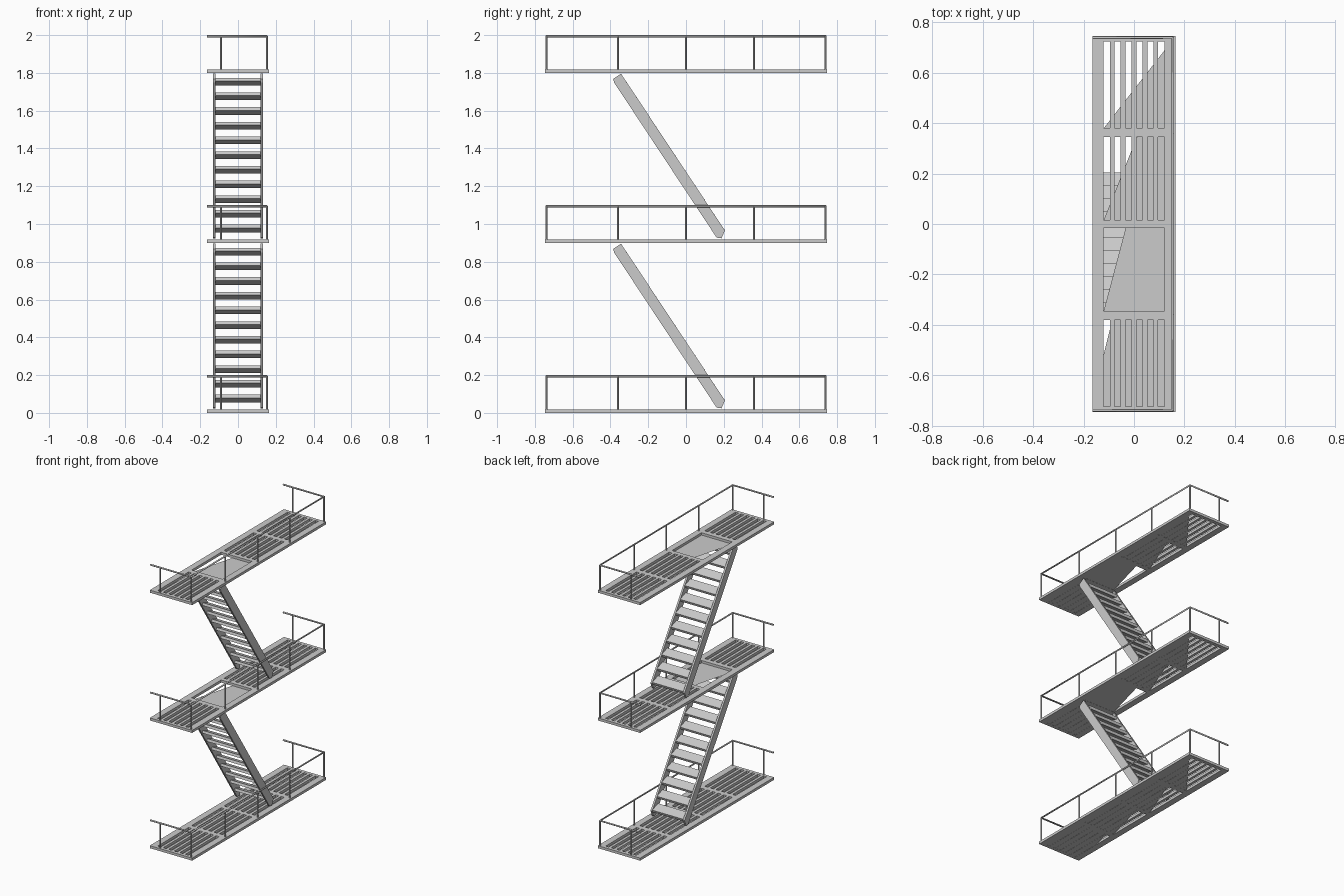
import bpy, bmesh
from math import radians
from mathutils import Matrix, Vector

if "Cube" in bpy.data.objects:
    bpy.data.objects.remove(bpy.data.objects["Cube"])

PITCH = 0.9          # storey height
DECK_T = 0.018       # deck thickness
HX, HY = 0.165, 0.746
SLOT_X = [(-0.12 + i * 0.0432, -0.096 + i * 0.0432) for i in range(6)]
# bays along the deck: y start, y end, then start and slope of the torn underside edge
BAYS = [(-0.723, -0.38, -0.515, 4.0), (-0.344, -0.016, -0.344, 3.77),
        (0.016, 0.344, 0.016, 2.5), (0.38, 0.723, 0.38, 1.28)]


def finish(name, bm):
    me = bpy.data.meshes.new(name)
    bm.to_mesh(me)
    bm.free()
    ob = bpy.data.objects.new(name, me)
    bpy.context.collection.objects.link(ob)
    return ob


def add_box(bm, center, size, rot_x=0.0):
    m = (Matrix.Translation(center) @ Matrix.Rotation(rot_x, 4, 'X')
         @ Matrix.Diagonal((*size, 1)))
    bmesh.ops.create_cube(bm, size=1, matrix=m)


def deck(z, has_hatch):
    # slotted plate: grid of cells with the slots left out, then thickened
    xs = [-HX] + [x for s in SLOT_X for x in s] + [HX]
    ys = [-HY] + [y for b in BAYS for y in b[:2]] + [HY]
    bm = bmesh.new()
    for j in range(len(ys) - 1):
        for i in range(len(xs) - 1):
            in_bay = j % 2 == 1
            hatch = has_hatch and j == 3 and 0 < i < len(xs) - 2
            if (in_bay and i % 2 == 1) or hatch:
                continue
            bm.faces.new([bm.verts.new((xs[a], ys[b], z)) for a, b in
                          ((i, j), (i + 1, j), (i + 1, j + 1), (i, j + 1))])
    bmesh.ops.remove_doubles(bm, verts=bm.verts[:], dist=1e-5)
    mod = finish("deck_plate", bm).modifiers.new("thickness", 'SOLIDIFY')
    mod.thickness = DECK_T
    mod.offset = 1

    # thin sheet closing the slots from below, open left of a slanted line
    bm = bmesh.new()
    for k, (a, b, y0, slope) in enumerate(BAYS):
        spans = [(-0.12, 0.12)] if has_hatch and k == 1 else SLOT_X
        for x0, x1 in spans:
            edge = lambda x: min(b, y0 + slope * (x + 0.12))
            xc = (b - y0) / slope - 0.12
            pts = [(x0, a), (x0, edge(x0))]
            if x0 < xc < x1:
                pts.append((xc, b))
            pts += [(x1, edge(x1)), (x1, a)]
            if edge(x0) - a < 1e-4:
                pts.pop(0)
            bm.faces.new([bm.verts.new((x, y, z + 0.001)) for x, y in pts])
    finish("deck_underside", bm)


def railing(z):
    # handrail: U-shaped tube round three sides
    rx, ry, r = 0.153, 0.739, 0.006
    cu = bpy.data.curves.new("handrail", 'CURVE')
    cu.dimensions = '3D'
    cu.bevel_depth = r
    cu.bevel_resolution = 2
    cu.use_fill_caps = True
    sp = cu.splines.new('POLY')
    sp.points.add(3)
    for p, (x, y) in zip(sp.points, ((-HX, -ry), (rx, -ry), (rx, ry), (-HX, ry))):
        p.co = (x, y, z + 0.194, 1)
    bpy.context.collection.objects.link(bpy.data.objects.new("handrail", cu))
    # posts
    bm = bmesh.new()
    spots = [(rx, y) for y in (-ry, -0.36, 0, 0.36, ry)] + [(-0.09, -ry), (-0.09, ry)]
    for x, y in spots:
        bmesh.ops.create_cone(bm, cap_ends=True, segments=8, radius1=0.005, radius2=0.005,
                              depth=0.18, matrix=Matrix.Translation((x, y, z + 0.104)))
    finish("rail_posts", bm)


def stair(z):
    # two side stringers from one profile
    prof = [(-0.386, 0.868), (-0.344, 0.896), (0.206, 0.066),
            (0.188, 0.024), (0.162, 0.028), (-0.380, 0.848)]
    bm = bmesh.new()
    for x in (-0.133, 0.120):
        f = bm.faces.new([bm.verts.new((x, y, z + h)) for y, h in prof])
        ext = bmesh.ops.extrude_face_region(bm, geom=[f], use_keep_orig=True)
        vs = [g for g in ext["geom"] if isinstance(g, bmesh.types.BMVert)]
        bmesh.ops.translate(bm, verts=vs, vec=Vector((0.013, 0, 0)))
    bmesh.ops.recalc_face_normals(bm, faces=bm.faces[:])
    finish("stair_stringers", bm)
    # eleven treads, tipped down towards the foot of the flight
    bm = bmesh.new()
    for i in range(11):
        h = 0.854 - i * 0.0778
        y = -0.365 + (0.882 - h) * 0.6627
        add_box(bm, (0, y, z + h), (0.242, 0.068, 0.018), radians(-20))
    finish("stair_treads", bm)


for level in range(3):
    deck(level * PITCH, level > 0)
    railing(level * PITCH)
    if level < 2:
        stair(level * PITCH)
